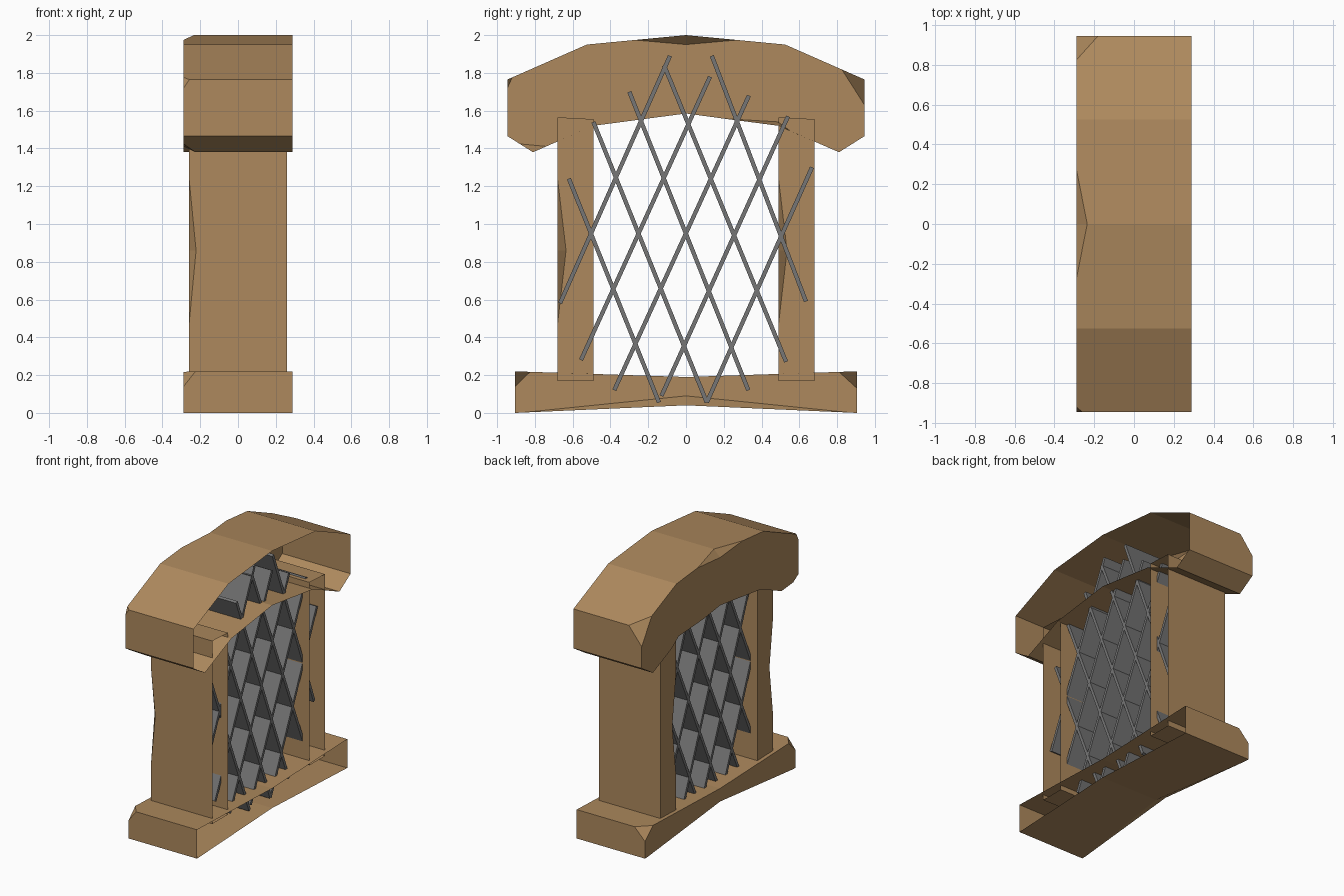
import bpy, math
from mathutils import Matrix, Vector

if "Cube" in bpy.data.objects:
    bpy.data.objects.remove(bpy.data.objects["Cube"])


def material(name, rgb):
    m = bpy.data.materials.new(name)
    m.diffuse_color = (*rgb, 1.0)
    m.use_nodes = True
    m.node_tree.nodes["Principled BSDF"].inputs["Base Color"].default_value = m.diffuse_color
    return m


wood = material("warm wood", (0.42, 0.25, 0.11))
iron = material("grey iron", (0.18, 0.18, 0.18))


def add_object(name, verts, faces, mat):
    me = bpy.data.meshes.new(name)
    me.from_pydata(verts, [], faces)
    me.materials.append(mat)
    me.update()
    ob = bpy.data.objects.new(name, me)
    bpy.context.collection.objects.link(ob)
    return ob


def beam(name, outline, half, notches):
    """Hollow beam, open at +x and capped at -x. The outline is (y, z), anticlockwise from +x.
    notches: index -> (point before, point after, x depth, dent point or None for a flat chip)."""
    verts, faces, cap, corners = [], [], [], []

    def v(x, p):
        verts.append((x, p[0], p[1]))
        return len(verts) - 1

    for i, p in enumerate(outline):
        f = v(half, p)
        if i in notches:
            a, b, cx, d = notches[i]
            d = d or ((a[0] + b[0]) / 2, (a[1] + b[1]) / 2)
            A, B, C, D = v(-half, a), v(-half, b), v(cx, p), v(-half, d)
            faces += [(A, C, D), (D, C, B)]
            cap += [A, D, B]
            corners.append((f, [C, A], [B, C]))
        else:
            k = v(-half, p)
            cap.append(k)
            corners.append((f, [k], [k]))
    for i, c in enumerate(corners):
        n = corners[(i + 1) % len(corners)]
        faces.append([c[0], n[0]] + n[1] + c[2])
    faces.append(cap)
    return add_object(name, verts, [tuple(reversed(f)) for f in faces], wood)


# Arched lintel with chipped corners
beam("lintel",
     [(-0.81, 1.38), (-0.49, 1.52), (0, 1.585), (0.49, 1.52), (0.81, 1.38), (0.945, 1.465),
      (0.945, 1.765), (0.525, 1.95), (0, 2.0), (-0.525, 1.95), (-0.945, 1.765), (-0.945, 1.465)],
     0.288,
     {0: ((-0.88, 1.424), (-0.74, 1.411), -0.225, None),
      3: ((0.2, 1.558), (0.585, 1.478), -0.2, (0.5, 1.54)),
      6: ((0.945, 1.63), (0.825, 1.818), -0.18, None),
      8: ((0.27, 1.974), (-0.27, 1.974), -0.235, (0, 1.95)),
      10: ((-0.92, 1.776), (-0.945, 1.72), -0.258, None)})

# Sill
beam("sill",
     [(-0.905, 0), (0, 0.04), (0.905, 0), (0.905, 0.22), (0, 0.19), (-0.905, 0.22)],
     0.288,
     {1: ((-0.87, 0.0015), (0.87, 0.0015), -0.2, (0, 0.09)),
      3: ((0.905, 0.13), (0.81, 0.217), -0.2, None),
      5: ((-0.825, 0.217), (-0.905, 0.14), -0.225, None)})

# Two posts, each with a worn edge
for name, y in (("left_post", -0.68), ("right_post", 0.49)):
    beam(name,
         [(y, 0.17), (y + 0.19, 0.17), (y + 0.19, 1.555), (y, 1.565), (y, 0.86)],
         0.259,
         {4: ((y, 1.24), (y, 0.47), -0.222, (y + 0.045, 0.86))})

# Crossed lattice slats: end points in (y, z)
slats = [((-0.667, 0.58), (-0.085, 1.89)), ((-0.556, 0.28), (0.127, 1.78)),
         ((-0.38, 0.12), (0.333, 1.68)), ((-0.13, 0.09), (0.54, 1.57)),
         ((0.11, 0.055), (0.667, 1.30)), ((-0.62, 1.24), (-0.143, 0.055)),
         ((-0.49, 1.54), (0.11, 0.055)), ((-0.30, 1.70), (0.33, 0.12)),
         ((-0.116, 1.84), (0.53, 0.27)), ((0.137, 1.89), (0.635, 0.59))]
for i, (p, q) in enumerate(slats):
    dy, dz = q[0] - p[0], q[1] - p[1]
    bpy.ops.mesh.primitive_cube_add(size=1)
    ob = bpy.context.object
    ob.name = "lattice_slat_%d" % (i + 1)
    ob.data.transform(Matrix.Diagonal((0.4, math.hypot(dy, dz), 0.022, 1)))
    ob.data.transform(Matrix.Rotation(math.atan2(dz, dy), 4, 'X'))
    ob.location = Vector((0, (p[0] + q[0]) / 2, (p[1] + q[1]) / 2))
    ob.data.materials.append(iron)
